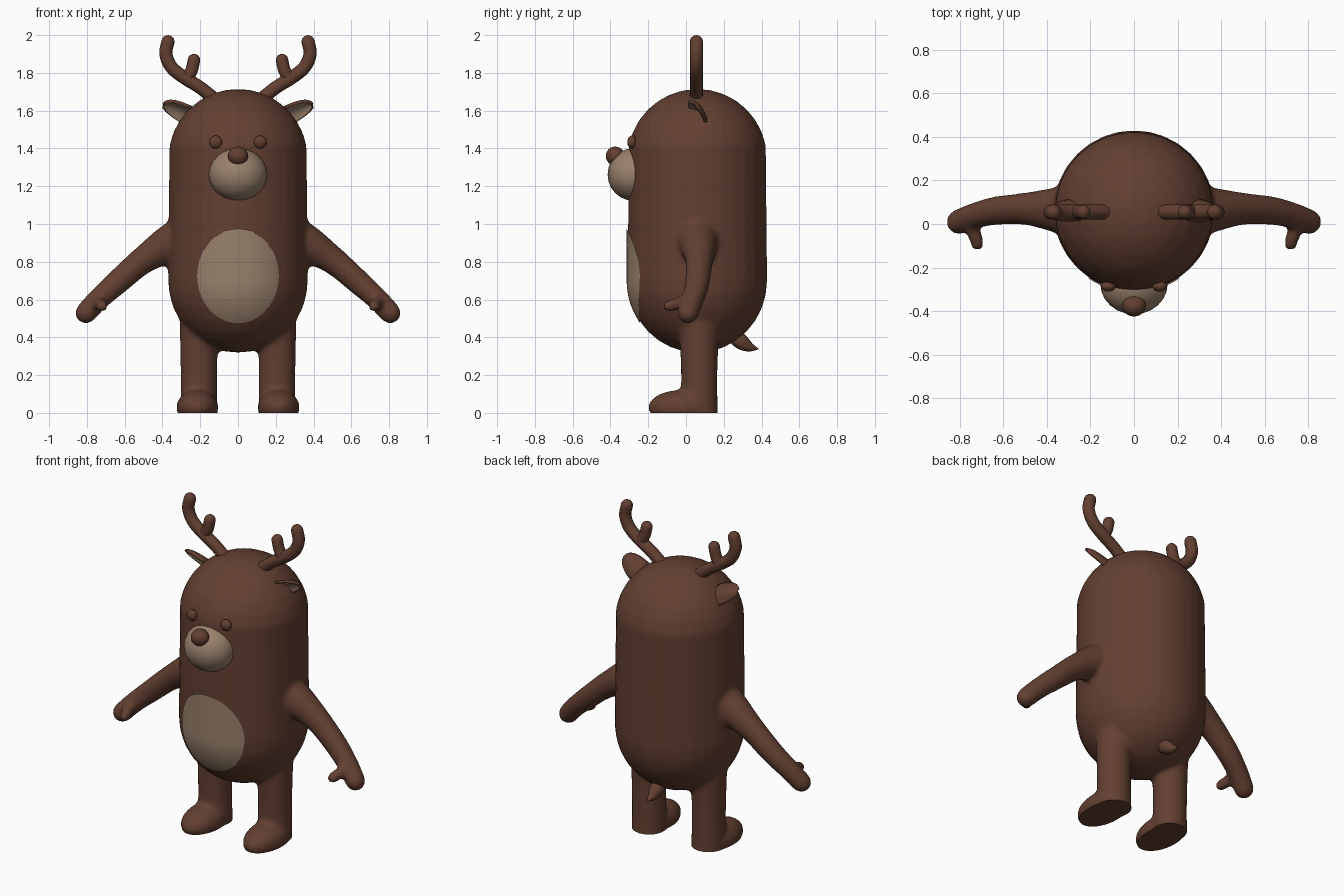
import bpy, bmesh, math
from mathutils import Vector, Matrix

cube = bpy.data.objects.get("Cube")
if cube:
    bpy.data.objects.remove(cube)


def material(name, rgb):
    mat = bpy.data.materials.new(name)
    mat.use_nodes = True
    mat.diffuse_color = (*rgb, 1)
    bsdf = mat.node_tree.nodes["Principled BSDF"]
    bsdf.inputs["Base Color"].default_value = (*rgb, 1)
    bsdf.inputs["Roughness"].default_value = 0.8
    return mat


BROWN = material("brown fur", (0.125, 0.050, 0.031))
BEIGE = material("beige fur", (0.32, 0.22, 0.15))

RADIUS, BODY_Y, LOW_Z, HIGH_Z = 0.37, 0.06, 0.70, 1.345


def add_object(name, bm, *mats, mirror=False):
    mesh = bpy.data.meshes.new(name)
    bm.to_mesh(mesh)
    bm.free()
    obj = bpy.data.objects.new(name, mesh)
    bpy.context.collection.objects.link(obj)
    for mat in mats:
        mesh.materials.append(mat)
    if mirror:
        obj.modifiers.new("mirror", "MIRROR")
    mesh.polygons.foreach_set("use_smooth", [True] * len(mesh.polygons))
    return obj


def ellipsoid(bm, centre, size, segments=24):
    place = Matrix.Translation(centre) @ Matrix.Diagonal((*size, 1))
    return bmesh.ops.create_uvsphere(bm, u_segments=segments, v_segments=segments // 2,
                                     radius=1, matrix=place)["verts"]


def catmull(a, b, c, d, t):
    return 0.5 * (2 * b + (c - a) * t + (2 * a - 5 * b + 4 * c - d) * t * t
                  + (3 * b - a - 3 * c + d) * t ** 3)


def tube(bm, points, sides=14, steps=4, round_end=True):
    """Smooth tube through (x, y, z, radius) points with a rounded far end."""
    p = [Vector(q) for q in points]
    p = [2 * p[0] - p[1]] + p + [2 * p[-1] - p[-2]]
    path = [catmull(*p[i:i + 4], s / steps) for i in range(len(p) - 3) for s in range(steps)]
    path.append(p[-2])
    if round_end:
        end, tip = path[-1], (path[-1] - path[-2]).xyz.normalized()
        for k in range(1, 5):
            a = k * math.radians(20)
            path.append(Vector((*(end.xyz + tip * end.w * math.sin(a)), end.w * math.cos(a))))
    rings, side = [], Vector((0.1, 1, 0.2))
    for i, q in enumerate(path):
        d = (path[min(i + 1, len(path) - 1)] - path[max(i - 1, 0)]).xyz.normalized()
        side = (side - d * side.dot(d)).normalized()
        up = d.cross(side)
        rings.append([bm.verts.new(q.xyz + q.w * (side * math.cos(a) + up * math.sin(a)))
                      for a in (2 * math.pi * k / sides for k in range(sides))])
    for r, s in zip(rings, rings[1:]):
        for k in range(sides):
            n = (k + 1) % sides
            bm.faces.new((r[k], r[n], s[n], s[k]))
    bm.faces.new(rings[0][::-1])
    bm.faces.new(rings[-1])


# Body, arms, legs and feet fused into one soft skin
bm = bmesh.new()
for v in ellipsoid(bm, (0, BODY_Y, 0), (RADIUS, RADIUS, RADIUS), 32):
    if v.co.z > 0.001:
        v.co.z += HIGH_Z
    else:
        v.co.z = v.co.z * 1.03 + LOW_Z
for s in (-1, 1):
    tube(bm, [(s * 0.26, 0.06, 0.93, 0.13), (s * 0.36, 0.065, 0.895, 0.105),
              (s * 0.5, 0.07, 0.81, 0.075), (s * 0.64, 0.06, 0.69, 0.066),
              (s * 0.74, 0.035, 0.60, 0.06), (s * 0.805, 0.01, 0.53, 0.058)])
    tube(bm, [(s * 0.755, 0.01, 0.59, 0.035), (s * 0.735, -0.04, 0.58, 0.034),
              (s * 0.72, -0.09, 0.565, 0.033)], sides=10)
    tube(bm, [(s * 0.205, 0.07, -0.06, 0.1), (s * 0.207, 0.07, 0.15, 0.097),
              (s * 0.207, 0.07, 0.32, 0.1), (s * 0.2, 0.07, 0.46, 0.11)], sides=20)
    ellipsoid(bm, (s * 0.215, -0.02, 0.03), (0.112, 0.182, 0.092))
bmesh.ops.recalc_face_normals(bm, faces=bm.faces)
body = add_object("body", bm, BROWN)
remesh = body.modifiers.new("fuse", "REMESH")
remesh.mode = "VOXEL"
remesh.voxel_size = 0.014
remesh.use_smooth_shade = True
soften = body.modifiers.new("soften", "SMOOTH")
soften.factor, soften.iterations = 0.5, 8
bpy.ops.object.select_all(action="DESELECT")
body.select_set(True)
bpy.context.view_layer.objects.active = body
bpy.ops.object.convert(target="MESH")

# Flat soles
bm = bmesh.new()
bm.from_mesh(body.data)
cut = bmesh.ops.bisect_plane(bm, geom=bm.verts[:] + bm.edges[:] + bm.faces[:],
                             plane_co=(0, 0, 0), plane_no=(0, 0, 1), clear_inner=True)
rim = [e for e in cut["geom_cut"] if isinstance(e, bmesh.types.BMEdge)]
bmesh.ops.holes_fill(bm, edges=rim)
bm.to_mesh(body.data)
bm.free()
bpy.ops.object.shade_smooth_by_angle(angle=math.radians(50))

# Belly patch, an oval wrapped onto the body surface
bm = bmesh.new()
bmesh.ops.create_grid(bm, x_segments=24, y_segments=24, size=1)
for v in bm.verts:
    u, w = v.co.x, v.co.y
    x = 0.216 * u * math.sqrt(1 - w * w / 2)
    z = 0.725 + 0.25 * w * math.sqrt(1 - u * u / 2)
    drop = max(0, LOW_Z - z) / 1.03
    y = BODY_Y - math.sqrt(RADIUS ** 2 - drop ** 2 - x * x) - 0.004
    v.co = (x, y, z)
bmesh.ops.recalc_face_normals(bm, faces=bm.faces)
if sum(f.normal.y for f in bm.faces) > 0:
    bmesh.ops.reverse_faces(bm, faces=bm.faces)
add_object("belly_patch", bm, BEIGE)

# Face
for name, centre, size, mat, paired in (
        ("muzzle", (0, -0.275, 1.262), (0.155, 0.14, 0.14), BEIGE, False),
        ("nose", (0, -0.375, 1.36), (0.054, 0.05, 0.05), BROWN, False),
        ("eyes", (0.118, -0.286, 1.434), (0.034, 0.025, 0.034), BROWN, True)):
    bm = bmesh.new()
    ellipsoid(bm, centre, size)
    add_object(name, bm, mat, mirror=paired)

# Antlers, each a curved beam with one tine
bm = bmesh.new()
beam = [(0.11, 1.65), (0.2, 1.722), (0.285, 1.775), (0.352, 1.83), (0.382, 1.9), (0.371, 1.965)]
tine = [(0.275, 1.765), (0.247, 1.81), (0.233, 1.868)]
tube(bm, [(x, 0.055, z, 0.035) for x, z in beam])
tube(bm, [(x, 0.055, z, 0.033) for x, z in tine])
bmesh.ops.recalc_face_normals(bm, faces=bm.faces)
add_object("antlers", bm, BROWN, mirror=True)

# Ears, cupped leaf shells with a beige inside
bm = bmesh.new()
base, tip = Vector((0.25, 0.06, 1.56)), Vector((0.388, 0.045, 1.622))
across, back = Vector((0, 0.67, -0.74)), Vector((-0.1, 0.74, 0.67))
ROWS, COLS = 10, 10
rows = []
for i in range(ROWS + 1):
    t = math.sin(i / ROWS * math.pi / 2) * 0.99
    half = 0.068 * math.sqrt(1 - t ** 2.5)
    rows.append([bm.verts.new(base.lerp(tip, t) + across * half * s
                              + back * 0.4 * half * (1 - s * s))
                 for s in (2 * j / COLS - 1 for j in range(COLS + 1))])
for a, b in zip(rows, rows[1:]):
    for j in range(COLS):
        bm.faces.new((a[j], a[j + 1], b[j + 1], b[j]))
bm.normal_update()
if sum(f.normal.dot(back) for f in bm.faces) > 0:
    bmesh.ops.reverse_faces(bm, faces=bm.faces)
ears = add_object("ears", bm, BEIGE, BROWN, mirror=True)
shell = ears.modifiers.new("shell", "SOLIDIFY")
shell.thickness, shell.offset = 0.016, -1
shell.material_offset = shell.material_offset_rim = 1

# Tail, a small curved teardrop
bm = bmesh.new()
tube(bm, [(0, 0.24, 0.42, 0.035), (0, 0.29, 0.378, 0.042), (0, 0.335, 0.35, 0.027),
          (0, 0.38, 0.339, 0.004)])
bmesh.ops.recalc_face_normals(bm, faces=bm.faces)
add_object("tail", bm, BROWN)
